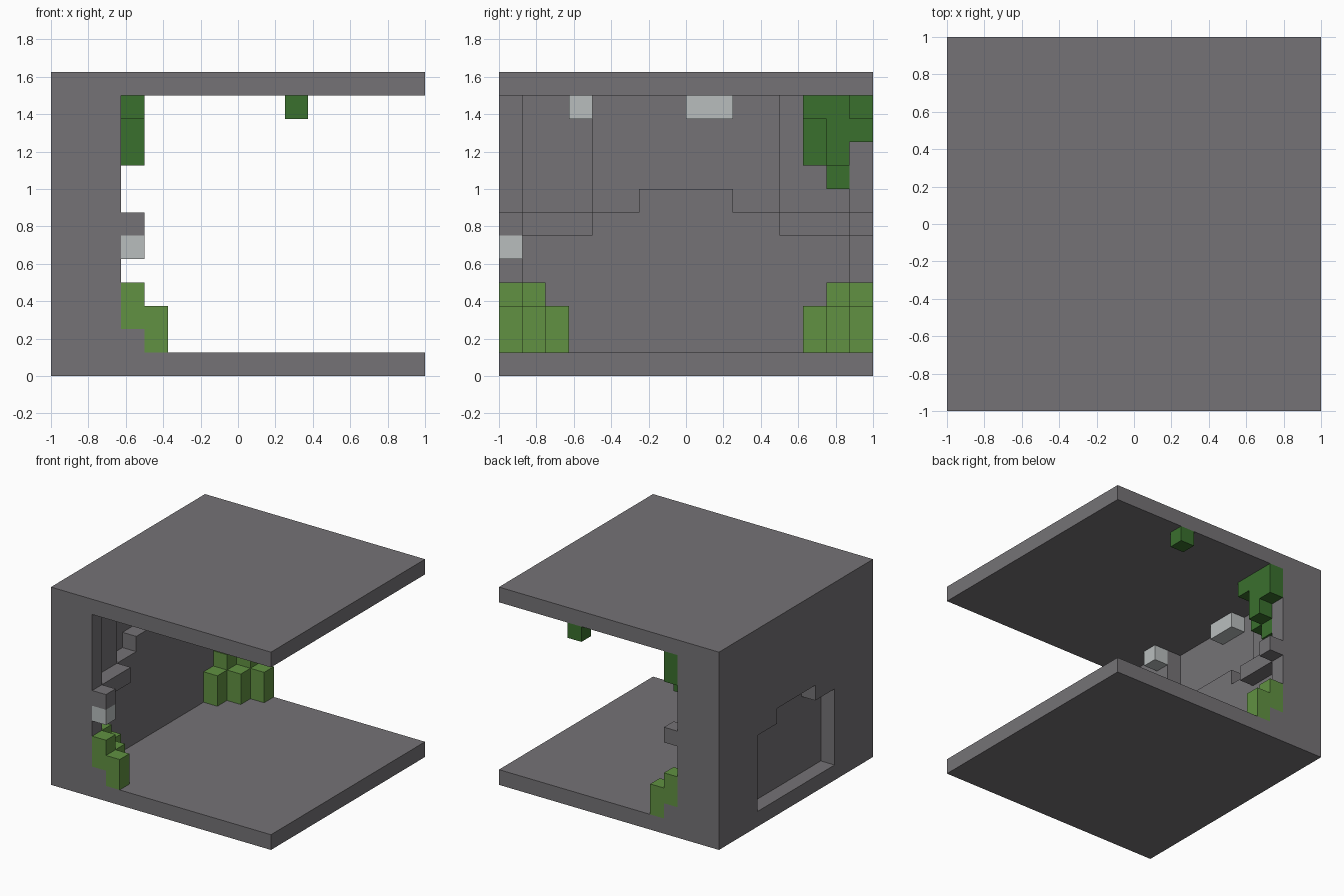
import bpy, bmesh
from mathutils import Vector

cube = bpy.data.objects.get("Cube")
if cube:
    bpy.data.objects.remove(cube, do_unlink=True)

U = 0.125   # block size
N = 16      # blocks along x and y


def material(name, color):
    m = bpy.data.materials.new(name)
    m.use_nodes = True
    m.diffuse_color = (*color, 1)
    bsdf = next(n for n in m.node_tree.nodes if n.type == 'BSDF_PRINCIPLED')
    bsdf.inputs["Base Color"].default_value = (*color, 1)
    bsdf.inputs["Roughness"].default_value = 0.9
    return m


stone = material("stone grey", (0.178, 0.171, 0.181))
pale = material("pale grey", (0.485, 0.515, 0.515))
grass = material("light green", (0.119, 0.283, 0.054))
vine = material("dark green", (0.042, 0.162, 0.027))

parts = {}  # part name -> material
grid = {}   # block position -> part name


def fill(part, mat, x, y, z, mirror=False):
    """Fill a range of blocks, optionally mirrored front to back."""
    parts[part] = mat
    for i in range(*x):
        for j in range(*y):
            for k in range(*z):
                grid[i, j, k] = part
                if mirror:
                    grid[i, N - 1 - j, k] = part


def carve(x, y, z):
    for i in range(*x):
        for j in range(*y):
            for k in range(*z):
                grid.pop((i, j, k), None)


# Floor, roof and outer wall with a stepped niche on the outside
fill("floor_slab", stone, (0, N), (0, N), (0, 1))
fill("roof_slab", stone, (0, N), (0, N), (12, 13))
fill("side_wall", stone, (0, 1), (0, N), (1, 12))
carve((0, 1), (4, 12), (1, 6))
carve((0, 1), (6, 10), (6, 7))

# Inner wall steps: side columns, niche backing, posts and ledges
fill("side_wall", stone, (1, 2), (0, 4), (1, 12), True)
fill("side_wall", stone, (1, 2), (4, 12), (1, 7))
fill("side_wall", stone, (1, 2), (6, 10), (7, 8))
fill("side_wall", stone, (2, 3), (0, 1), (1, 12), True)
fill("side_wall", stone, (2, 3), (1, 4), (6, 7), True)
fill("side_wall", stone, (3, 4), (0, 1), (6, 7), True)
fill("side_wall", stone, (3, 4), (0, 1), (1, 2), True)

# Pale stones
fill("front_pale_stone", pale, (3, 4), (0, 1), (5, 6))
fill("corner_pale_stone", pale, (2, 3), (3, 4), (11, 12))
fill("middle_pale_stone", pale, (1, 2), (8, 10), (11, 12))

# Stepped bushes at both ends of the wall foot
for step in range(3):
    fill("bushes", grass, (2 + step, 3 + step), (2 - step, 3 - step), (1, 3), True)
fill("bushes", grass, (2, 3), (1, 2), (1, 4), True)
fill("bushes", grass, (3, 4), (0, 1), (2, 4), True)

# Hanging vines in the rear upper corner and a lone tuft under the roof
fill("hanging_vines", vine, (3, 4), (13, 16), (11, 12))
fill("hanging_vines", vine, (3, 4), (15, 16), (10, 11))
fill("hanging_vines", vine, (3, 4), (14, 15), (9, 11))
fill("hanging_vines", vine, (2, 3), (13, 15), (9, 12))
fill("hanging_vines", vine, (2, 3), (14, 15), (8, 9))
fill("roof_tuft", vine, (10, 11), (15, 16), (11, 12))


def build(part, mat):
    """Skin the exposed sides of a part's blocks and merge flat areas."""
    bm = bmesh.new()
    for cell, owner in grid.items():
        if owner != part:
            continue
        low = Vector(cell)
        for axis in range(3):
            for side in (0, 1):
                step = [0, 0, 0]
                step[axis] = 2 * side - 1
                if tuple(c + s for c, s in zip(cell, step)) in grid:
                    continue
                u, v, w = Vector(), Vector(), Vector()
                u[(axis + 1) % 3] = v[(axis + 2) % 3] = w[axis] = 1
                start = low + w * side
                ring = [start, start + u, start + u + v, start + v]
                if not side:
                    ring.reverse()
                bm.faces.new([bm.verts.new((p - Vector((N / 2, N / 2, 0))) * U)
                              for p in ring])
    bmesh.ops.remove_doubles(bm, verts=bm.verts[:], dist=U / 100)
    bmesh.ops.dissolve_limit(bm, angle_limit=0.01, verts=bm.verts[:],
                             edges=bm.edges[:])
    mesh = bpy.data.meshes.new(part)
    bm.to_mesh(mesh)
    bm.free()
    mesh.materials.append(mat)
    bpy.context.collection.objects.link(bpy.data.objects.new(part, mesh))


for part, mat in parts.items():
    build(part, mat)
